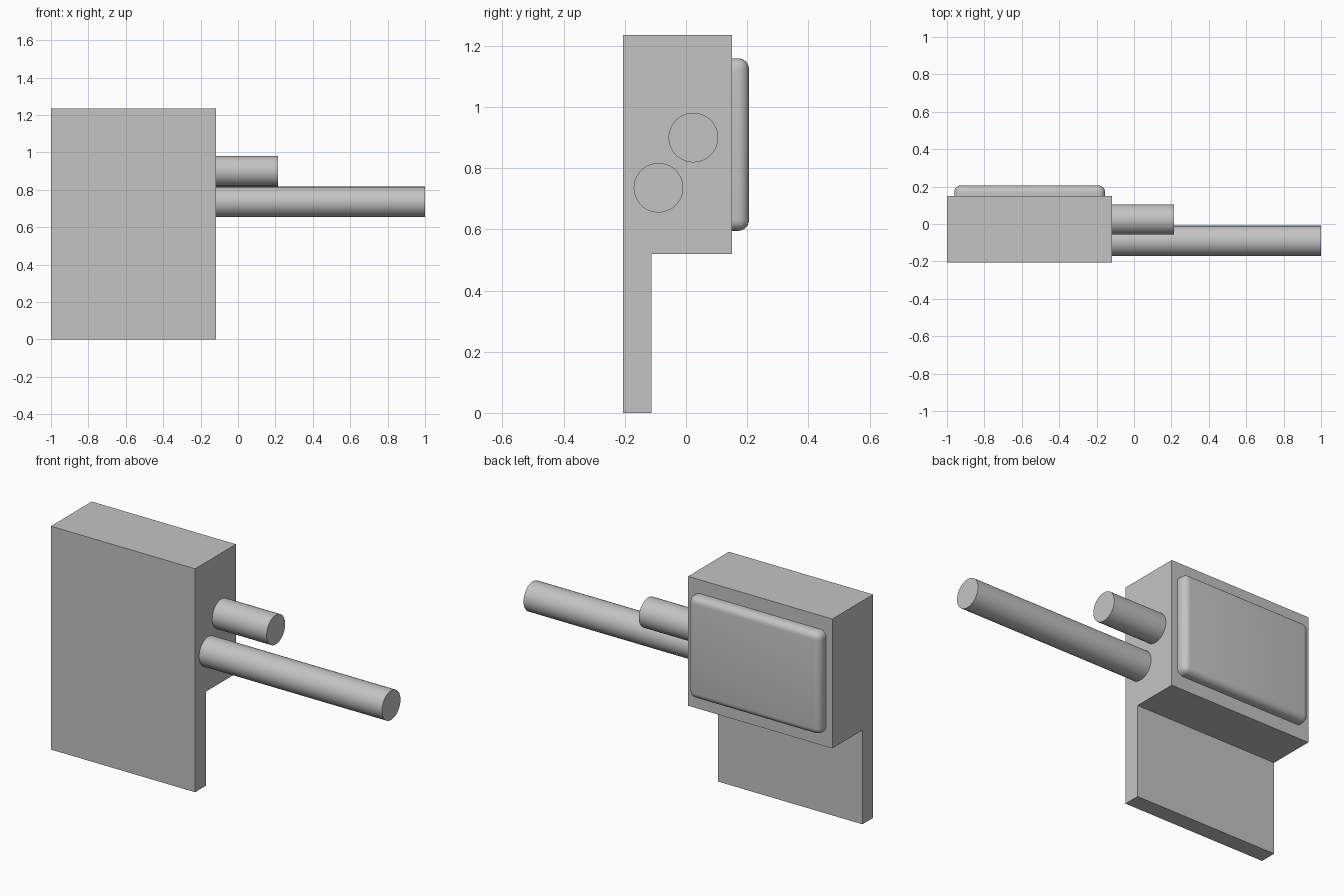
import bpy, bmesh, math
from mathutils import Matrix

cube = bpy.data.objects.get("Cube")
if cube:
    bpy.data.objects.remove(cube, do_unlink=True)

grey = bpy.data.materials.new("plain grey")
grey.use_nodes = True
colour = (0.55, 0.55, 0.55, 1)
grey.diffuse_color = colour
grey.node_tree.nodes["Principled BSDF"].inputs["Base Color"].default_value = colour


def finish(name, bm, smooth=False):
    bmesh.ops.recalc_face_normals(bm, faces=bm.faces)
    mesh = bpy.data.meshes.new(name)
    bm.to_mesh(mesh)
    bm.free()
    mesh.materials.append(grey)
    obj = bpy.data.objects.new(name, mesh)
    bpy.context.collection.objects.link(obj)
    if smooth:
        bpy.ops.object.select_all(action='DESELECT')
        obj.select_set(True)
        bpy.context.view_layer.objects.active = obj
        bpy.ops.object.shade_smooth_by_angle(angle=math.radians(40))
    return obj


LEFT, RIGHT = -1.0, -0.118

# Housing: stepped side profile extruded along x
profile = [(-0.206, 0), (-0.113, 0), (-0.113, 0.52), (0.15, 0.52),
           (0.15, 1.235), (-0.206, 1.235)]
bm = bmesh.new()
face = bm.faces.new([bm.verts.new((LEFT, y, z)) for y, z in profile])
ext = bmesh.ops.extrude_face_region(bm, geom=[face])
bmesh.ops.translate(bm, vec=(RIGHT - LEFT, 0, 0),
                    verts=[v for v in ext["geom"] if isinstance(v, bmesh.types.BMVert)])
finish("housing", bm)

# Back pad: shallow box with rounded outer edges
bm = bmesh.new()
bmesh.ops.create_cube(bm, size=1, matrix=Matrix.Translation((-0.558, 0.173, 0.877))
                      @ Matrix.Diagonal((0.806, 0.066, 0.564, 1)))
edges = [e for e in bm.edges if max(v.co.y for v in e.verts) > 0.18]
bmesh.ops.bevel(bm, geom=edges, offset=0.036, segments=6, profile=0.5, affect='EDGES')
finish("back_pad", bm, True)


# Rods leaving the side of the housing
def rod(name, y, z, end, radius=0.081):
    start = RIGHT - 0.02
    bm = bmesh.new()
    bmesh.ops.create_cone(bm, cap_ends=True, segments=48, radius1=radius, radius2=radius,
                          depth=end - start,
                          matrix=Matrix.Translation(((start + end) / 2, y, z))
                          @ Matrix.Rotation(math.pi / 2, 4, 'Y'))
    finish(name, bm, True)


rod("short_rod", 0.024, 0.9, 0.215)
rod("long_rod", -0.09, 0.736, 1.0)
